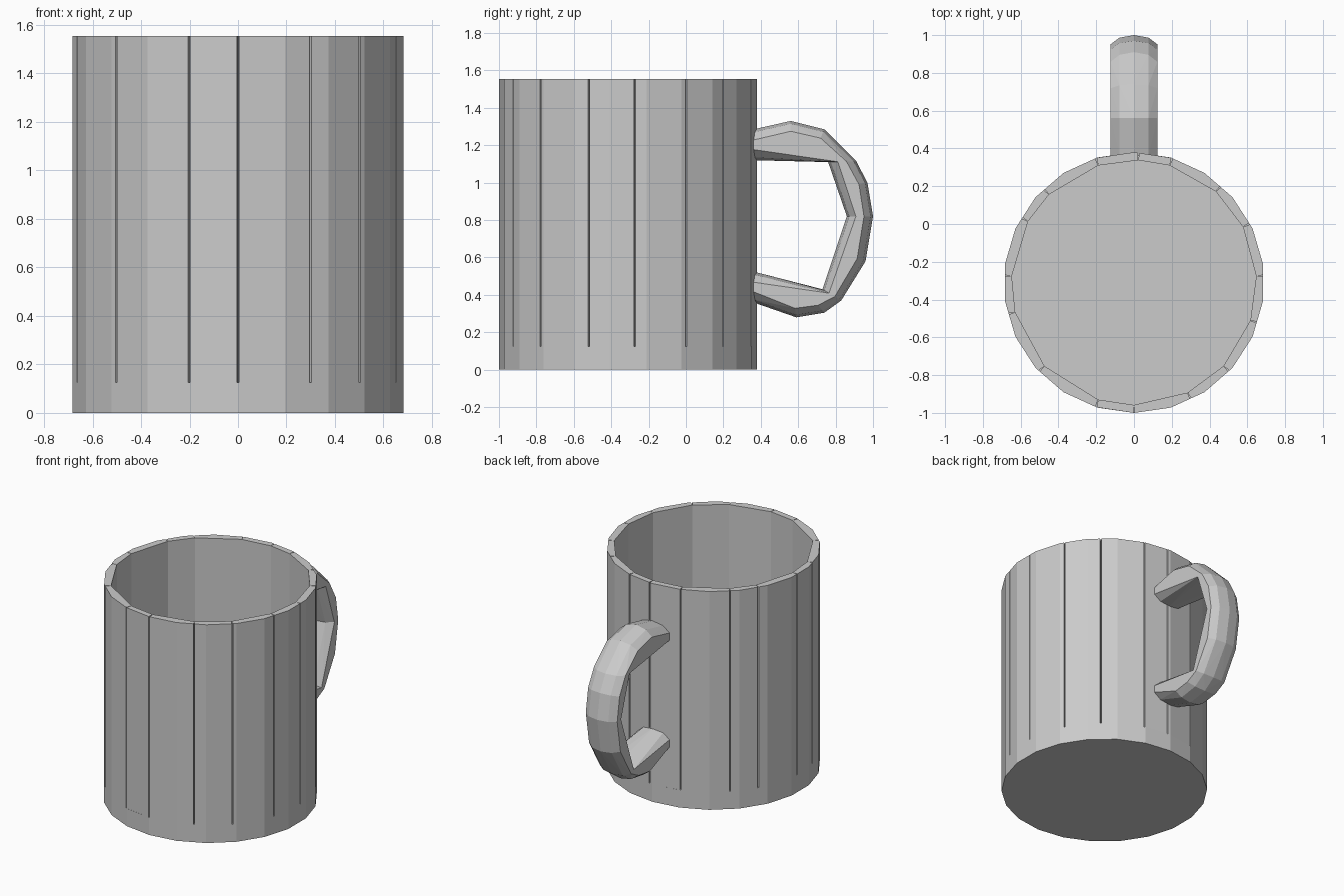
import bpy, bmesh, math
from mathutils import Vector

cube = bpy.data.objects.get("Cube")
if cube:
    bpy.data.objects.remove(cube, do_unlink=True)

CENTRE_Y, RADIUS, INNER, HEIGHT, FLOOR = -0.31, 0.69, 0.648, 1.555, 0.125
SIDES = 22
STEP = 2 * math.pi / SIDES

grey = bpy.data.materials.new("plain grey")
grey.use_nodes = True
grey.diffuse_color = (0.6, 0.6, 0.6, 1)
grey.node_tree.nodes["Principled BSDF"].inputs["Base Color"].default_value = (0.6, 0.6, 0.6, 1)


def hull(name, points):
    """Flat-shaded convex piece wrapped around the points."""
    bm = bmesh.new()
    for p in points:
        bm.verts.new(p)
    result = bmesh.ops.convex_hull(bm, input=bm.verts)
    loose = {g for g in result["geom_interior"] + result["geom_unused"]
             if isinstance(g, bmesh.types.BMVert)}
    bmesh.ops.delete(bm, geom=list(loose), context="VERTS")
    bmesh.ops.dissolve_limit(bm, angle_limit=0.01, verts=bm.verts, edges=bm.edges)
    bmesh.ops.recalc_face_normals(bm, faces=bm.faces)
    mesh = bpy.data.meshes.new(name)
    bm.to_mesh(mesh)
    bm.free()
    mesh.materials.append(grey)
    obj = bpy.data.objects.new(name, mesh)
    bpy.context.collection.objects.link(obj)


def ring_point(angle, radius):
    return (radius * math.cos(angle), CENTRE_Y + radius * math.sin(angle))


def outer_point(angle):
    """Point on the many-sided outer outline at this angle."""
    offset = (angle + math.pi / 2) % STEP - STEP / 2
    return ring_point(angle, RADIUS * math.cos(STEP / 2) / math.cos(offset))


def prism(name, outline, low, high):
    hull(name, [(x, y, z) for x, y in outline for z in (low, high)])


# Base disc
corners = [-math.pi / 2 + k * STEP for k in range(2 * SIDES)]
prism("base", [ring_point(a, RADIUS) for a in corners[:SIDES]], 0, FLOOR)

# Wall staves, with a narrow groove at each outer seam
seams = [3, 27, 48, 73, 88, 107, 134, 150, 177, 194, 223, 253, 270, 296, 317, 342, 363]
for i, (start, end) in enumerate(zip(seams, seams[1:])):
    a, b = math.radians(start), math.radians(end)
    gap = 0.006
    arc = [a + gap] + [c for c in corners if a + 0.03 < c < b - 0.03] + [b - gap]
    outline = [ring_point(a, INNER), ring_point(b, INNER)] + [outer_point(c) for c in arc]
    prism(f"wall_stave_{i + 1}", outline, FLOOR, HEIGHT)

# Handle: each section is its inner and outer point in (y, z)
sections = [
    ((0.36, 1.12), (0.36, 1.285)),
    ((0.56, 1.17), (0.56, 1.33)),
    ((0.68, 1.15), (0.74, 1.285)),
    ((0.76, 1.11), (0.91, 1.115)),
    ((0.84, 0.97), (0.97, 1.0)),
    ((0.86, 0.82), (1.0, 0.82)),
    ((0.83, 0.62), (0.96, 0.58)),
    ((0.73, 0.43), (0.83, 0.37)),
    ((0.64, 0.42), (0.74, 0.305)),
    ((0.57, 0.42), (0.59, 0.28)),
    ((0.36, 0.525), (0.36, 0.36)),
]


def section_ring(inner, outer):
    inner, outer = Vector((0, *inner)), Vector((0, *outer))
    mid, half = (inner + outer) / 2, (outer - inner) / 2
    ring = []
    for k in range(10):
        t = 2 * math.pi * k / 10
        ring.append(mid + half * math.cos(t) + Vector((0.13 * math.sin(t), 0, 0)))
    return ring


for i, (first, last) in enumerate([(0, 3), (3, 5), (5, 7), (7, 10)]):
    hull(f"handle_piece_{i + 1}",
         [p for s in sections[first:last + 1] for p in section_ring(*s)])
